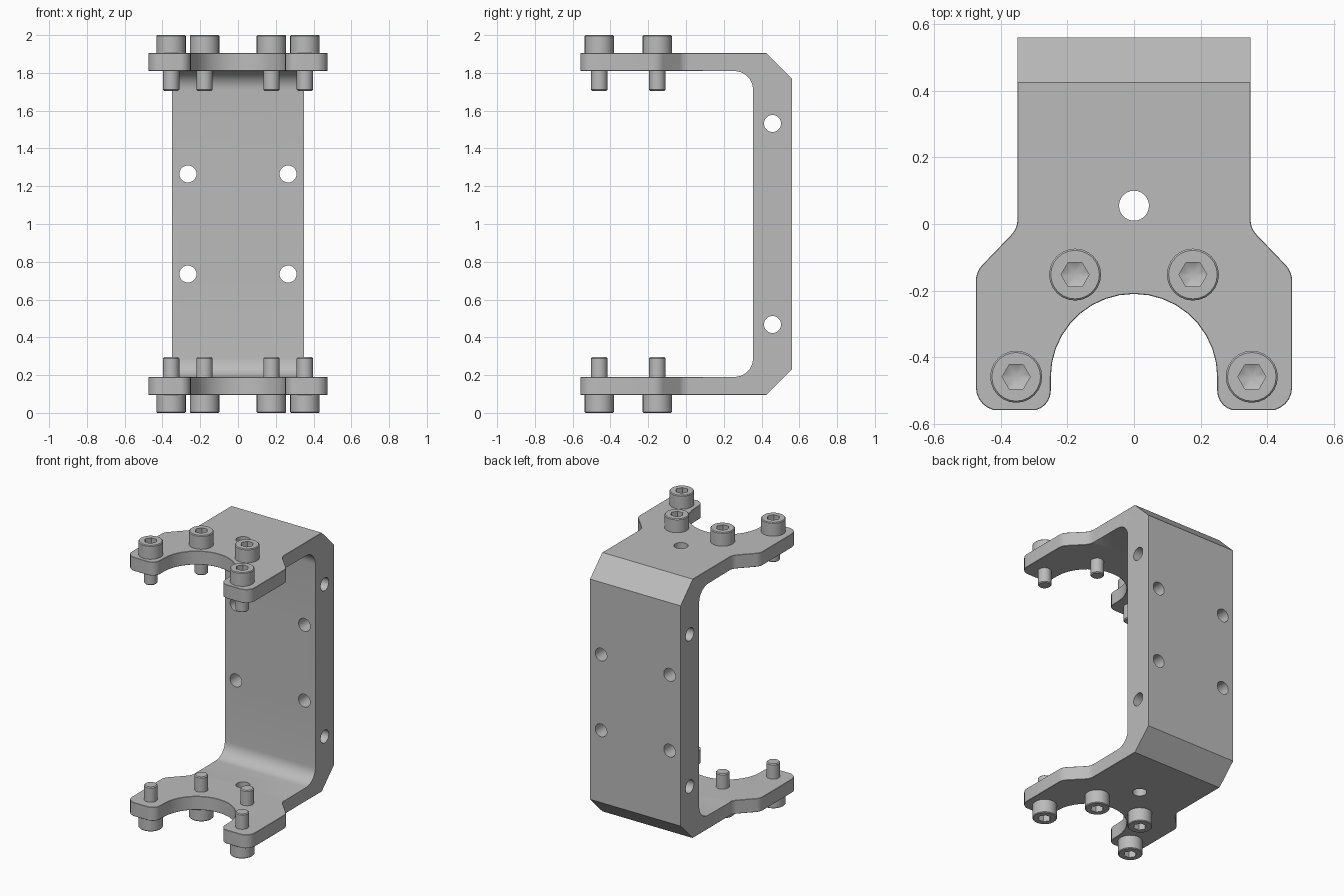
import bpy, bmesh, math
from mathutils import Vector, Matrix

if "Cube" in bpy.data.objects:
    bpy.data.objects.remove(bpy.data.objects["Cube"])

grey = bpy.data.materials.new("grey metal")
grey.diffuse_color = (0.5, 0.5, 0.5, 1)
grey.use_nodes = True
grey.node_tree.nodes["Principled BSDF"].inputs["Base Color"].default_value = grey.diffuse_color


def add_object(name, bm):
    bmesh.ops.recalc_face_normals(bm, faces=bm.faces)
    mesh = bpy.data.meshes.new(name)
    bm.to_mesh(mesh)
    bm.free()
    mesh.materials.append(grey)
    obj = bpy.data.objects.new(name, mesh)
    bpy.context.collection.objects.link(obj)
    return obj


def activate(obj):
    bpy.ops.object.select_all(action='DESELECT')
    obj.select_set(True)
    bpy.context.view_layer.objects.active = obj


def rounded(points, steps=6):
    """Polygon of (u, v, radius) corners turned into filleted 2D points."""
    out = []
    for i, (u, v, r) in enumerate(points):
        p = Vector((u, v))
        if r == 0:
            out.append(p)
            continue
        a = (Vector(points[i - 1][:2]) - p).normalized()
        b = (Vector(points[(i + 1) % len(points)][:2]) - p).normalized()
        half = a.angle(b) / 2
        centre = p + (a + b).normalized() * r / math.sin(half)
        s = p + a * r / math.tan(half) - centre
        e = p + b * r / math.tan(half) - centre
        w = s.angle(e)
        for k in range(steps + 1):
            f = k / steps
            out.append(centre + (s * math.sin((1 - f) * w) + e * math.sin(f * w)) / math.sin(w))
    return out


def prism(name, points, depth):
    bm = bmesh.new()
    face = bm.faces.new([bm.verts.new(p) for p in points])
    new = bmesh.ops.extrude_face_region(bm, geom=[face])["geom"]
    bmesh.ops.translate(bm, vec=depth, verts=[g for g in new if isinstance(g, bmesh.types.BMVert)])
    return add_object(name, bm)


def boolean(obj, tool, operation):
    activate(obj)
    mod = obj.modifiers.new(operation, 'BOOLEAN')
    mod.operation, mod.solver, mod.object = operation, 'EXACT', tool
    bpy.ops.object.modifier_apply(modifier=mod.name)
    bpy.data.objects.remove(tool)


# bracket: C-shaped side profile
LO, HI, IN_LO, IN_HI = 0.095, 1.905, 0.19, 1.81
side = [(-0.56, LO, 0), (0.425, LO, 0), (0.56, 0.23, 0), (0.56, 1.77, 0), (0.425, HI, 0),
        (-0.56, HI, 0), (-0.56, IN_HI, 0), (0.355, IN_HI, 0.1), (0.355, IN_LO, 0.1),
        (-0.56, IN_LO, 0)]
bracket = prism("bracket", [(-0.7, p.x, p.y) for p in rounded(side, 8)], (1.4, 0, 0))

# plan outline with two legs and a round cut-out, mirrored in x
right = [(0.35, 0.7, 0), (0.35, -0.013, 0.07), (0.475, -0.143, 0.07),
         (0.475, -0.561, 0.07), (0.25, -0.561, 0.06)]
right += [(0.25 * math.cos(math.pi * i / 18), -0.46 + 0.25 * math.sin(math.pi * i / 18), 0)
          for i in range(10)]
plan = right + [(-x, y, r) for x, y, r in reversed(right[:-1])]
outline = prism("plan_cutter", [(p.x, p.y, -0.2) for p in rounded(plan)], (0, 0, 2.4))
# trim the front a little inside the profile so both solids cross cleanly
for v in outline.data.vertices:
    if v.co.y < -0.5595:
        v.co.y = -0.5595
boolean(bracket, outline, 'INTERSECT')

# small chamfer around the plate rims
bm = bmesh.new()
bm.from_mesh(bracket.data)
bmesh.ops.remove_doubles(bm, verts=bm.verts, dist=1e-5)
rims = []
for e in bm.edges:
    a, b = (v.co for v in e.verts)
    level = any(abs(a.z - z) < 1e-3 and abs(b.z - z) < 1e-3 for z in (LO, HI, IN_LO, IN_HI))
    across = abs(a.y - b.y) < 1e-4 and a.y > 0.2
    if level and not across and len(e.link_faces) == 2 and e.calc_face_angle() > 1:
        rims.append(e)
bmesh.ops.bevel(bm, geom=rims, offset=0.008, segments=1, affect='EDGES', clamp_overlap=True)
bm.to_mesh(bracket.data)
bm.free()

# drilled holes: plates, back wall, side walls
bm = bmesh.new()


def drill(position, length, axis=None):
    m = Matrix.Translation(position)
    if axis:
        m = m @ Matrix.Rotation(math.pi / 2, 4, axis)
    bmesh.ops.create_cone(bm, cap_ends=True, segments=28, radius1=0.045, radius2=0.045,
                          depth=length, matrix=m)


drill((0, 0.055, 1), 2.4)
for z in (0.735, 1.265):
    for x in (-0.265, 0.265):
        drill((x, 0.46, z), 0.5, 'X')
for z in (0.468, 1.532):
    drill((0, 0.458, z), 1.6, 'Y')
boolean(bracket, add_object("hole_cutter", bm), 'DIFFERENCE')


# socket-head screw, lofted from rings; the socket rings are hexagonal
def screw(name, x, y, top):
    n = 24
    rings = [(0.037, -0.2, False), (0.043, -0.194, False), (0.043, 0, False), (0.078, 0, False),
             (0.078, 0.09, False), (0.073, 0.095, False), (0.042, 0.095, True),
             (0.042, 0.045, True)]
    bm = bmesh.new()
    loops = []
    for r, z, is_hex in rings:
        loop = []
        for i in range(n):
            t = 2 * math.pi * i / n
            k = r
            if is_hex:
                k *= math.cos(math.pi / 6) / math.cos(t % (math.pi / 3) - math.pi / 6)
            loop.append(bm.verts.new((k * math.cos(t), k * math.sin(t), z)))
        loops.append(loop)
    for lo, hi in zip(loops, loops[1:]):
        for i in range(n):
            j = (i + 1) % n
            bm.faces.new((lo[i], lo[j], hi[j], hi[i]))
    bm.faces.new(loops[0])
    apex = bm.verts.new((0, 0, 0.025))
    for i in range(n):
        bm.faces.new((loops[-1][i], loops[-1][(i + 1) % n], apex))
    turn = Matrix.Rotation(0 if top else math.pi, 4, 'Y')
    bm.transform(Matrix.Translation((x, y, HI if top else LO)) @ turn)
    return add_object(name, bm)


parts = [bracket]
for top in (True, False):
    for s in (-1, 1):
        label = ("top" if top else "bottom") + ("_left" if s < 0 else "_right")
        parts.append(screw(label + "_inner_screw", s * 0.177, -0.152, top))
        parts.append(screw(label + "_leg_screw", s * 0.354, -0.459, top))

for obj in parts:
    activate(obj)
    bpy.ops.object.shade_smooth_by_angle(angle=math.radians(30))
